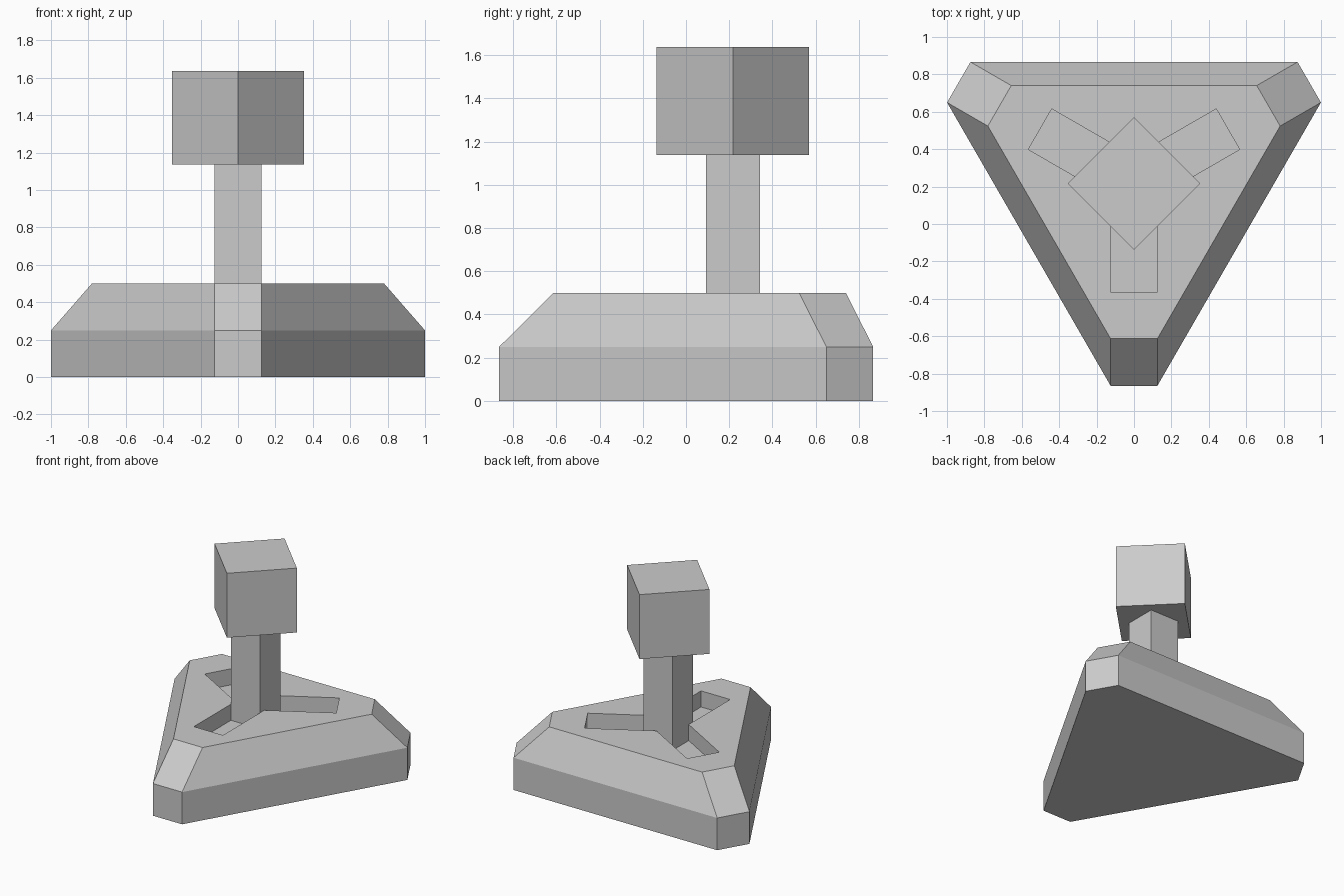
import bpy, bmesh
from math import cos, sin, radians, pi, sqrt
from mathutils import Matrix

default = bpy.data.objects.get("Cube")
if default:
    bpy.data.objects.remove(default, do_unlink=True)

CENTRE_Y = 0.217
HALF = 0.125          # half width of slots, post and clipped corners
ARMS = [radians(a) for a in (-90, 30, 150)]

grey = bpy.data.materials.new("light grey")
grey.use_nodes = True
grey.diffuse_color = (0.6, 0.6, 0.6, 1)
grey.node_tree.nodes["Principled BSDF"].inputs["Base Color"].default_value = (0.6, 0.6, 0.6, 1)


def finish(name, bm):
    """Turn a bmesh into a grey object standing on the shared axis."""
    bmesh.ops.recalc_face_normals(bm, faces=bm.faces)
    mesh = bpy.data.meshes.new(name)
    bm.to_mesh(mesh)
    bm.free()
    mesh.materials.append(grey)
    obj = bpy.data.objects.new(name, mesh)
    obj.location.y = CENTRE_Y
    bpy.context.collection.objects.link(obj)
    return obj


def arm_outline(reach, notch=None):
    """Two tip points per arm, with an optional notch between arms."""
    points = []
    for a in ARMS:
        for side in (-HALF, HALF):
            points.append((reach * cos(a) - side * sin(a),
                           reach * sin(a) + side * cos(a)))
        if notch:
            points.append((notch * cos(a + pi / 3), notch * sin(a + pi / 3)))
    return points


def loft(name, layers):
    """Join outlines at rising heights and cap both ends."""
    bm = bmesh.new()
    rings = [[bm.verts.new((x, y, z)) for x, y in pts] for z, pts in layers]
    for low, high in zip(rings, rings[1:]):
        n = len(low)
        for i in range(n):
            j = (i + 1) % n
            bm.faces.new((low[i], low[j], high[j], high[i]))
    bm.faces.new(rings[0][::-1])
    bm.faces.new(rings[-1])
    return finish(name, bm)


def box(name, width, bottom, top, angle=0):
    bm = bmesh.new()
    bmesh.ops.create_cube(bm, size=1)
    bmesh.ops.transform(bm, verts=bm.verts, matrix=(
        Matrix.Translation((0, 0, (bottom + top) / 2))
        @ Matrix.Rotation(angle, 4, "Z")
        @ Matrix.Diagonal((width, width, top - bottom, 1))))
    return finish(name, bm)


# Triangular base with clipped corners and a sloping upper half
outer = arm_outline(1.082)
base = loft("base", [(0, outer), (0.25, outer), (0.5, arm_outline(0.83))])

# Three-armed recess sunk into the top of the base
star = arm_outline(0.58, HALF * 2 / sqrt(3))
cutter = loft("slot_cutter", [(0.375, star), (0.6, star)])
cutter.hide_render = True
cutter.hide_viewport = True
cut = base.modifiers.new("slots", "BOOLEAN")
cut.operation = "DIFFERENCE"
cut.solver = "EXACT"
cut.object = cutter

# Square post rising from the recess, and the turned block on top
box("post", HALF * 2, 0.375, 1.137)
box("head_block", 0.5, 1.137, 1.637, pi / 4)
